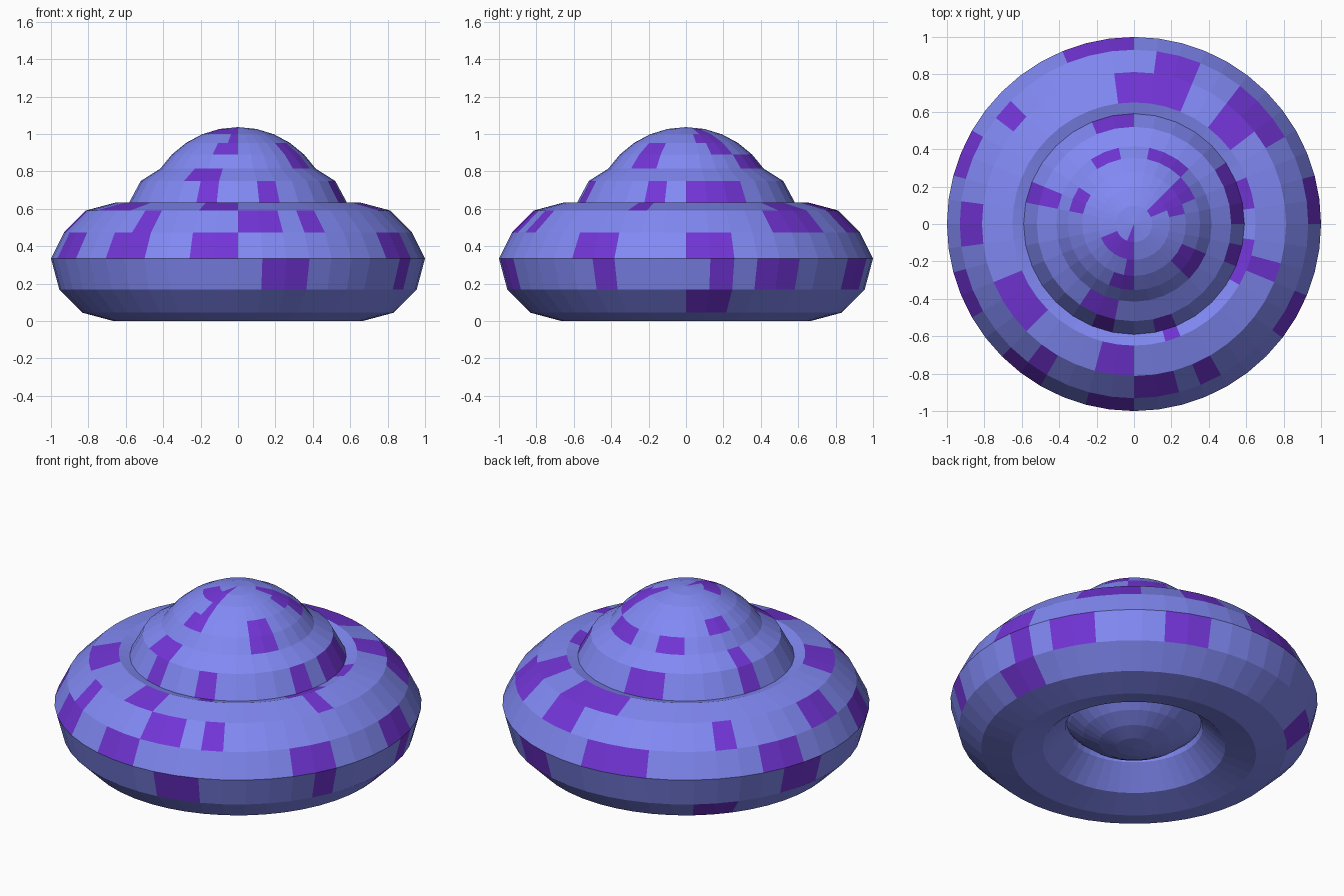
import bpy, bmesh
from math import sin, cos, radians, pi

if "Cube" in bpy.data.objects:
    bpy.data.objects.remove(bpy.data.objects["Cube"])


def material(name, color):
    m = bpy.data.materials.new(name)
    m.diffuse_color = color
    m.use_nodes = True
    m.node_tree.nodes["Principled BSDF"].inputs["Base Color"].default_value = m.diffuse_color
    return m


BLUE = material("blue", (0.22, 0.25, 0.90, 1))
PURPLE = material("purple", (0.17, 0.035, 0.68, 1))


def lathe(name, profile, segs, patches, closed):
    """Spin (r, z) points about z; patches are (band, first segment, count) in purple."""
    purple = {(b, (s + k) % segs) for b, s, n in patches for k in range(n)}
    bm = bmesh.new()
    rings = []
    for r, z in profile:
        if r < 1e-5:
            rings.append([bm.verts.new((0, 0, z))] * segs)
        else:
            rings.append([bm.verts.new((r * cos(2 * pi * j / segs),
                                        r * sin(2 * pi * j / segs), z))
                          for j in range(segs)])
    count = len(rings) if closed else len(rings) - 1
    for b in range(count):
        lo, hi = rings[b], rings[(b + 1) % len(rings)]
        for j in range(segs):
            k = (j + 1) % segs
            corners = list(dict.fromkeys((lo[j], lo[k], hi[k], hi[j])))
            f = bm.faces.new(corners)
            f.material_index = int((b, j) in purple)
    bmesh.ops.recalc_face_normals(bm, faces=bm.faces[:])
    me = bpy.data.meshes.new(name)
    bm.to_mesh(me)
    bm.free()
    me.materials.append(BLUE)
    me.materials.append(PURPLE)
    ob = bpy.data.objects.new(name, me)
    bpy.context.collection.objects.link(ob)
    return ob


# Saucer ring: a 12-sided tube whose upper half is pulled slightly in and down
ring_profile = []
for i in range(12):
    a = radians(30 * i)
    if 0 < i < 6:
        ring_profile.append((0.65 + 0.325 * cos(a), 0.31 + 0.325 * sin(a)))
    else:
        ring_profile.append((0.665 + 0.335 * cos(a), 0.335 + 0.335 * sin(a)))

ring_patches = [
    # outer upper band
    (0, 12, 3), (0, 20, 2), (0, 0, 2), (0, 26, 2), (0, 30, 2), (0, 34, 2), (0, 43, 2),
    # shoulder band
    (1, 9, 2), (1, 4, 3), (1, 18, 1), (1, 23, 2), (1, 36, 2), (1, 39, 1), (1, 31, 1),
    # top bands
    (2, 9, 4), (2, 5, 2), (2, 27, 3), (2, 34, 2), (2, 45, 1),
    (3, 1, 2), (3, 44, 3), (3, 38, 1),
    # lower bands
    (11, 37, 2), (11, 44, 1), (11, 1, 1), (11, 3, 2), (11, 8, 2), (11, 21, 2),
    (10, 0, 2), (10, 17, 2),
]
lathe("saucer_ring", ring_profile, 48, ring_patches, True)

# Dome: a full ball (its underside shows through the ring) with a flared skirt
dome_profile = []
for i in range(17):
    a = pi * i / 16
    dome_profile.append((0.5 * sin(a), 0.537 + 0.5 * cos(a)))
dome_profile[6] = (0.52, 0.749)
dome_profile[7] = (0.595, 0.61)

dome_patches = [
    (0, 22, 2), (1, 18, 6), (1, 2, 2), (2, 23, 1), (2, 1, 3),
    (3, 13, 2), (3, 22, 2), (3, 2, 2), (3, 28, 2),
    (4, 9, 2), (4, 4, 3), (4, 28, 2),
    (5, 14, 1), (5, 21, 2),
    (6, 14, 1), (6, 8, 2), (6, 0, 3), (6, 30, 1), (6, 25, 1), (6, 22, 1),
]
lathe("dome", dome_profile, 32, dome_patches, False)
